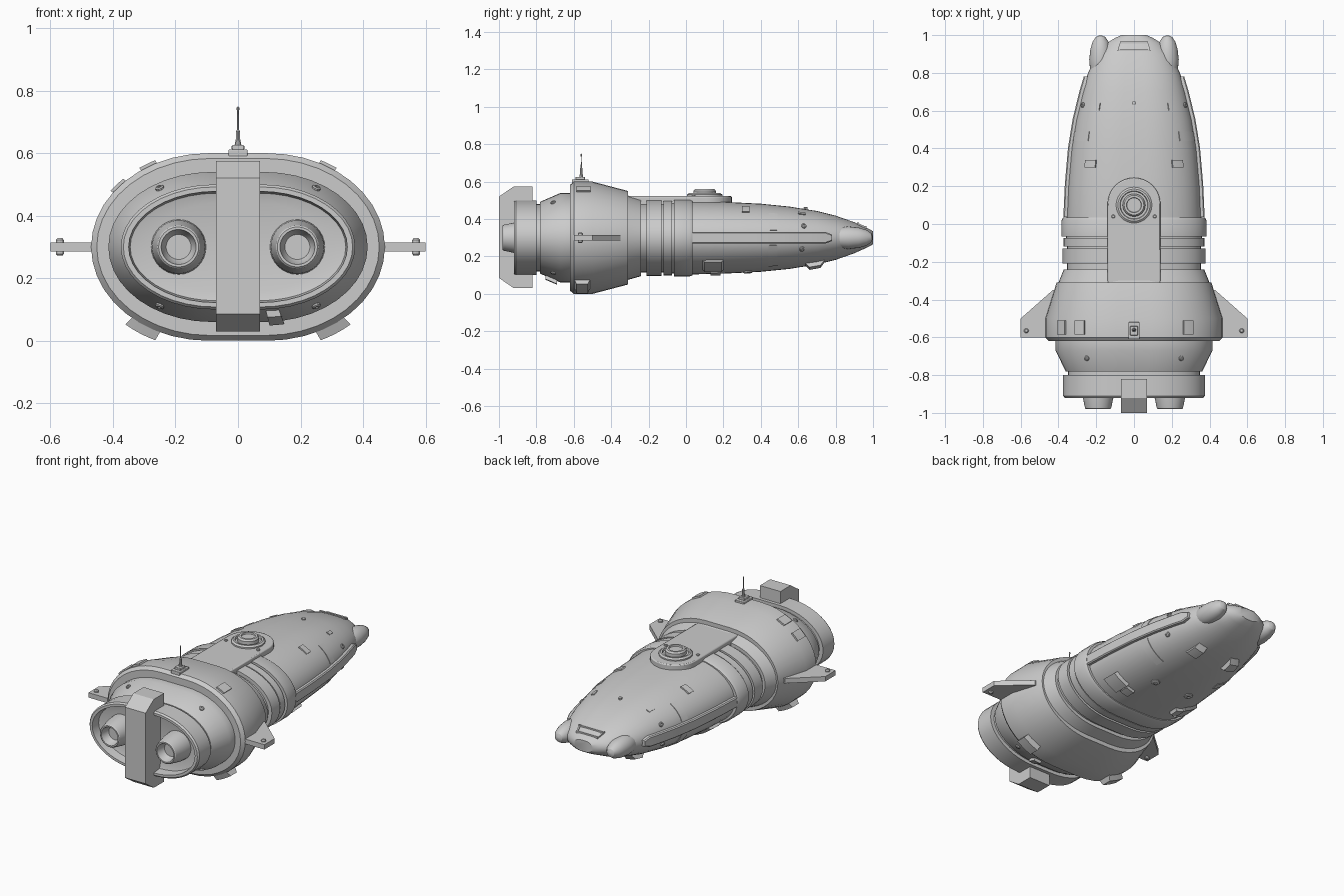
import bpy, bmesh
from math import sin, cos, acos, asin, pi, radians, degrees
from mathutils import Vector

if "Cube" in bpy.data.objects:
    bpy.data.objects.remove(bpy.data.objects["Cube"])

# Hull stations from the recessed engine bay to the nose: (y, half width, half height)
HULL = [(-.855, .29, .14), (-.865, .345, .172), (-.92, .35, .178), (-.92, .367, .192), (-.91, .375, .2),
        (-.80, .375, .2), (-.80, .35, .18), (-.78, .35, .18), (-.78, .362, .192), (-.67, .415, .24),
        (-.62, .415, .24), (-.62, .452, .283), (-.60, .47, .3), (-.50, .47, .3), (-.31, .41, .25),
        (-.31, .4, .225), (-.24, .372, .205), (-.24, .355, .185), (-.21, .355, .185), (-.21, .378, .205),
        (-.13, .378, .205), (-.13, .355, .185), (-.12, .355, .185), (-.12, .373, .202), (-.075, .373, .202),
        (-.075, .36, .19), (-.065, .36, .19), (-.065, .383, .207), (.02, .383, .207), (.035, .375, .2)]
NOSE = [(.035, .357, .196), (.2, .35, .192), (.4, .333, .182), (.55, .309, .167), (.7, .273, .143),
        (.8, .243, .118), (.9, .195, .083), (.96, .14, .056), (.985, .1, .044), (1, .065, .034)]
ROWS = HULL + NOSE
ZC, FLAT, N = .3, .2, 20


def station(y):
    for (y0, w0, h0), (y1, w1, h1) in zip(ROWS[4:], ROWS[5:]):
        if y1 > y0 and y0 <= y <= y1:
            t = (y - y0) / (y1 - y0)
            return w0 + (w1 - w0) * t, h0 + (h1 - h0) * t


def point(y, w, h, a):
    c = FLAT * w * (1 if cos(a) > 0 else -1)
    return Vector((c + (1 - FLAT) * w * cos(a), y, ZC + h * sin(a)))


def on_hull(y, a, d=0):
    w, h = station(y)
    return point(y, w + d, h + d, a)


def ax(y, x, up=1):      # hull angle at a given x (top or bottom side)
    w, _ = station(y)
    a = acos(max(-1, min(1, (abs(x) - FLAT * w) / (w - FLAT * w)))) * up
    return a if x > 0 else pi - a


def az(y, z):            # hull angle at a given z (right side)
    return asin(max(-1, min(1, (z - ZC) / station(y)[1])))


def finish(name, bm, bevel=0):
    bmesh.ops.recalc_face_normals(bm, faces=bm.faces)
    me = bpy.data.meshes.new(name)
    bm.to_mesh(me)
    bm.free()
    ob = bpy.data.objects.new(name, me)
    bpy.context.collection.objects.link(ob)
    if bevel:
        m = ob.modifiers.new("bevel", 'BEVEL')
        m.width, m.segments = bevel, 2
    bpy.ops.object.select_all(action='DESELECT')
    bpy.context.view_layer.objects.active = ob
    ob.select_set(True)
    bpy.ops.object.shade_smooth_by_angle(angle=radians(28))
    return ob


def loft(name, rings, bevel=0):
    bm = bmesh.new()
    vs = [[bm.verts.new(p) for p in r] for r in rings]
    for a, b in zip(vs, vs[1:]):
        for i in range(len(a)):
            j = (i + 1) % len(a)
            bm.faces.new((a[i], a[j], b[j], b[i]))
    bm.faces.new(vs[0])
    bm.faces.new(vs[-1])
    return finish(name, bm, bevel)


def lathe(name, prof, loc, axis=(0, 0, 1), n=24):   # prof: (radius, distance along axis)
    q = Vector((0, 0, 1)).rotation_difference(Vector(axis))
    return loft(name, [[Vector(loc) + q @ Vector((r * cos(2 * pi * i / n), r * sin(2 * pi * i / n), t))
                        for i in range(n)] for r, t in prof])


def prism(name, pts, lo, hi, axis='z', bevel=0):    # polygon extruded along z (x,y) or x (y,z)
    f = (lambda p, t: (p[0], p[1], t)) if axis == 'z' else (lambda p, t: (t, p[0], p[1]))
    return loft(name, [[f(p, t) for p in pts] for t in (lo, hi)], bevel)


def box(name, x0, x1, y0, y1, z0, z1, bevel=0):
    return prism(name, [(x0, y0), (x1, y0), (x1, y1), (x0, y1)], z0, z1, 'z', bevel)


def plate(name, y0, y1, a0, a1, d=.008, slope=0, n=5):   # plate that follows the hull
    rings = []
    for i in range(n + 1):
        a = a0 + (a1 - a0) * i / n
        rings.append([on_hull(y0, a, -.012), on_hull(y0 + slope, a, d),
                      on_hull(y1 - slope, a, d), on_hull(y1, a, -.012)])
    return loft(name, rings)


def bolt(name, y, a, r=.012, d=.008):
    w, h = station(y)
    dw = (station(y + .01)[1] - station(y - .01)[1]) / .02
    nrm = Vector((cos(a) / w, 0, sin(a) / h)).normalized()
    nrm.y = -dw
    lathe(name, [(r, -.01), (r, d * .6), (r * .7, d), (r * .4, d), (r * .35, d * .4)],
          on_hull(y, a), nrm.normalized(), 10)


# Hull and nose lofted from rounded cross-sections
def section(y, w, h):
    half = [-pi / 2 + pi * i / N for i in range(N + 1)]
    right = [Vector((FLAT * w + (1 - FLAT) * w * cos(a), y, ZC + h * sin(a))) for a in half]
    return right + [Vector((-p.x, p.y, p.z)) for p in reversed(right)]


loft("main_hull", [section(*r) for r in HULL])
loft("nose_hull", [section(-.02, .355, .196)] + [section(*r) for r in NOSE])

# Tail pylon
prism("tail_pylon", [(-.82, .575), (-.92, .575), (-1, .52), (-1, .085), (-.92, .03), (-.82, .03)], -.07, .07, 'x')

# Dorsal ridge and turret
prism("dorsal_ridge", [(-.14, -.32), (.14, -.32)] +
      [(.14 * cos(pi * i / 20), .105 + .14 * sin(pi * i / 20)) for i in range(21)], .4, .522, 'z', .006)
lathe("turret", [(.095, .51), (.095, .53), (.085, .538), (.075, .538), (.072, .528), (.06, .528), (.06, .55),
                 (.052, .56), (.04, .56), (.038, .552), (.015, .552)], (0, .1, 0), n=32)

# Antenna
box("antenna_base", -.03, .03, -.61, -.52, .58, .612, .003)
box("antenna_block", -.02, .02, -.59, -.54, .61, .626, .003)
lathe("antenna_mast", [(.012, .62), (.007, .645), (.007, .67), (.003, .675), (.0025, .735), (.004, .738),
                       (.004, .746), (.001, .75)], (0, -.56, 0), n=10)

for s, side in ((1, "right"), (-1, "left")):
    # Engines, side fins with knobs, nose pods
    lathe("engine_" + side, [(.088, .85), (.085, .9), (.069, .975), (.064, .98), (.056, .98), (.046, .94), (.04, .93)],
          (s * .19, 0, ZC), (0, -1, 0), 32)
    prism("side_fin_" + side, [(s * .4, -.6), (s * .6, -.6), (s * .6, -.5), (s * .43, -.35), (s * .4, -.35)], .285, .315)
    lathe("fin_knob_" + side, [(.008, -.028), (.013, -.022), (.013, .022), (.008, .028)], (s * .57, -.565, ZC), n=12)
    lathe("nose_pod_" + side, [(.02, .74), (.045, .78), (.056, .82), (.06, .87), (.054, .925), (.042, .965),
                               (.025, .99), (.008, .998)], (s * .177, 0, ZC), (0, 1, 0))
    # Side strake following the nose, rounded at its tip
    rings = []
    for i in range(21):
        y = .036 + .744 * i / 20
        k = .032 if y < .76 else .032 - .7 * (y - .76)
        w = station(y)[0]
        o = w + .017
        rings.append([(s * (w - .05), y, ZC - k), (s * (o - .006), y, ZC - k), (s * o, y, ZC - k + .006),
                      (s * o, y, ZC + k - .006), (s * (o - .006), y, ZC + k), (s * (w - .05), y, ZC + k)])
    loft("side_strake_" + side, rings)
    m = (lambda a: a) if s > 0 else (lambda a: pi - a)
    # Hull plates and blisters
    plate("nose_plate_" + side, .3, .34, m(ax(.32, .2)), m(ax(.32, .255)))
    plate("nose_rib_" + side, .44, .49, m(az(.46, .34)), m(az(.46, .43)), .003)
    plate("lower_rib_" + side, .44, .49, m(az(.46, .26)), m(az(.46, .15)), .003)
    plate("lower_hatch_" + side, .08, .21, m(az(.15, .18)), m(az(.15, .13)), .015, .02)
    plate("belly_blister_" + side, -.6, -.51, m(ax(-.55, .25, -1)), m(ax(-.55, .34, -1)), .028, .015)
    plate("chin_blister_" + side, .63, .75, m(ax(.7, .09, -1)), m(ax(.7, .15, -1)), .025, .03)
    plate("keel_box_" + side, .13, .185, m(ax(.15, .15, -1)), m(ax(.15, .2, -1)), .018)
    plate("nose_bracket_" + side, .6, .64, m(ax(.62, .18)), m(ax(.62, .2)), .005)
    # Small thrusters and bolts
    for i, (y, a) in enumerate([(.63, ax(.63, .27)), (.62, az(.62, .24)), (-.71, ax(-.71, .25)),
                                (-.71, ax(-.71, .25, -1)), (.33, ax(.33, .12, -1))]):
        bolt(f"thruster_{side}_{i}", y, m(a), .014 if i < 4 else .025)
    lathe("ridge_bolt_" + side, [(.01, .51), (.01, .527), (.006, .53)], (s * .11, .04, 0), n=10)

# Odd plates on the shoulder and rear bell
for i, (x0, x1) in enumerate([(-.4, -.36), (-.31, -.26), (.26, .31)]):
    plate(f"shoulder_plate_{i}", -.585, -.51, ax(-.55, x0), ax(-.55, x1), .009)
plate("rear_bell_box", -.75, -.69, ax(-.7, .095, -1), ax(-.7, .14, -1), .02)
lathe("nose_top_bolt", [(.011, .4), (.011, .462), (.007, .464)], (0, .64, 0), n=10)

# Window frame on the nose tip
for name, pts in (("window_rear", [(-.085, .915), (.085, .915), (.085, .925), (-.085, .925)]),
                  ("window_front", [(-.07, .955), (.07, .955), (.07, .965), (-.07, .965)])):
    z = ZC + station(pts[0][1])[1]
    prism(name, pts, z - .02, z + .004)
for s in (1, -1):
    loft("window_side", [[(s * x, y, z + dz) for x, dz in ((k, -.02), (k + .01, -.02), (k + .01, .004), (k, .004))]
                         for y, k, z in ((.915, .078, ZC + station(.915)[1]), (.965, .063, ZC + station(.965)[1]))])
